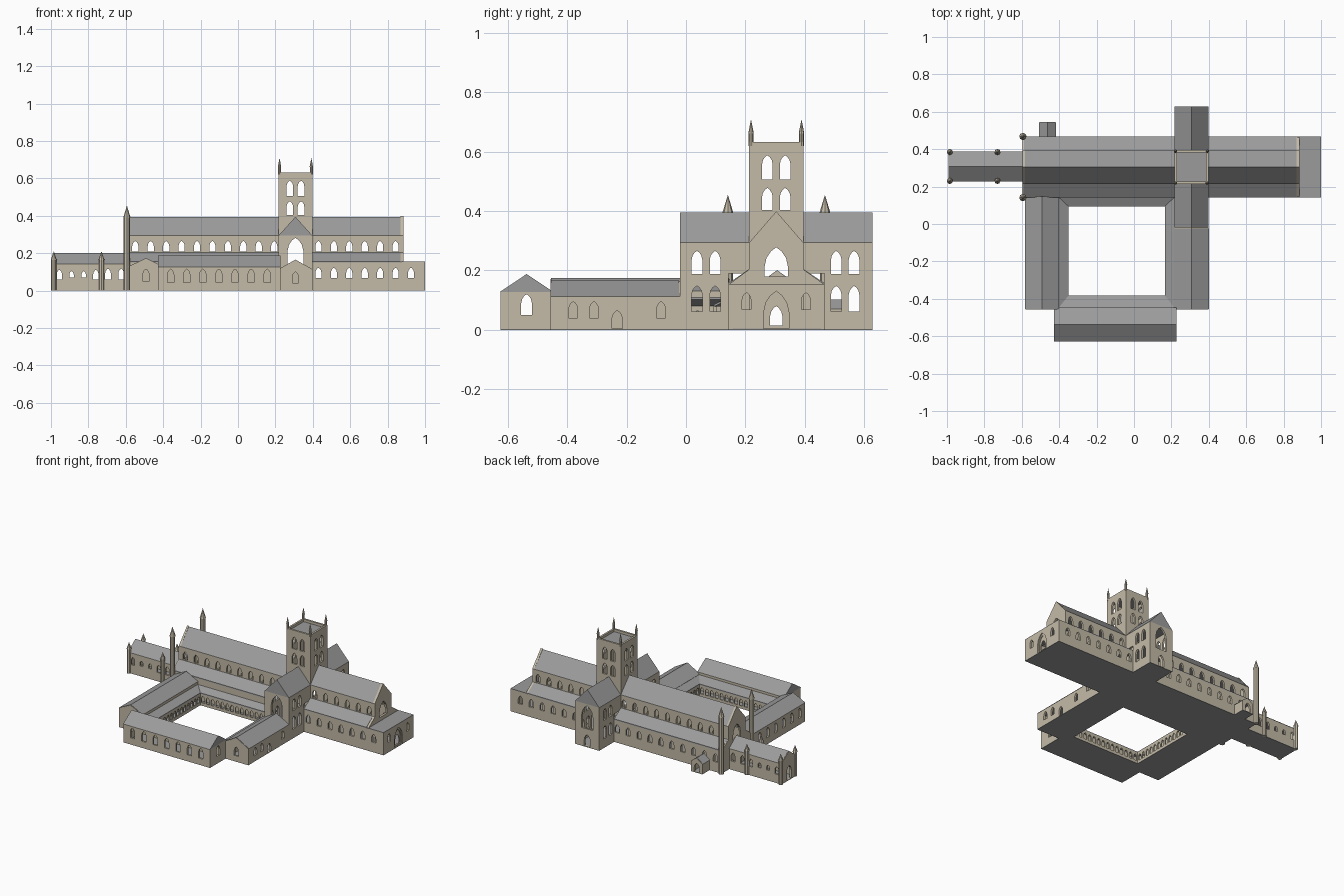
import bpy, bmesh
from mathutils import Matrix

cube = bpy.data.objects.get("Cube")
if cube:
    bpy.data.objects.remove(cube, do_unlink=True)


def material(name, rgb):
    m = bpy.data.materials.new(name)
    m.use_nodes = True
    m.diffuse_color = (*rgb, 1)
    m.node_tree.nodes["Principled BSDF"].inputs["Base Color"].default_value = (*rgb, 1)
    return m


STONE = material("pale stone", (0.55, 0.495, 0.39))
SLATE = material("grey slate", (0.33, 0.33, 0.33))
T = 0.013      # wall thickness
BASE = 0.002   # foot of the walls
MAP = {"x": lambda u, v, w: (w, u, v),
       "y": lambda u, v, w: (u, w, v),
       "z": lambda u, v, w: (u, v, w)}


def slab(name, axis, a, b, outline, mat, holes=()):
    """Extrude an outline with holes along an axis, from a to b."""
    cu = bpy.data.curves.new(name, "CURVE")
    cu.dimensions, cu.fill_mode = "2D", "BOTH"
    cu.extrude = abs(b - a) / 2
    for pts in [outline, *holes]:
        s = cu.splines.new("POLY")
        s.points.add(len(pts) - 1)
        for p, (u, v) in zip(s.points, pts):
            p.co = (u, v, 0, 1)
        s.use_cyclic_u = True
    tmp = bpy.data.objects.new(name + "_outline", cu)
    bpy.context.collection.objects.link(tmp)
    bpy.context.view_layer.update()
    me = bpy.data.meshes.new_from_object(
        tmp.evaluated_get(bpy.context.evaluated_depsgraph_get()))
    bpy.data.objects.remove(tmp, do_unlink=True)
    bm = bmesh.new()
    bm.from_mesh(me)
    bmesh.ops.remove_doubles(bm, verts=bm.verts, dist=1e-5)
    for v in bm.verts:
        v.co = MAP[axis](v.co.x, v.co.y, v.co.z + (a + b) / 2)
    bmesh.ops.recalc_face_normals(bm, faces=bm.faces)
    for f in bm.faces:
        f.smooth = False
        f.material_index = 0
    return finish(name, bm, mat, me)


def finish(name, bm, mat, me=None):
    me = me or bpy.data.meshes.new(name)
    bm.to_mesh(me)
    bm.free()
    me.name = name
    me.materials.clear()
    me.materials.append(mat)
    ob = bpy.data.objects.new(name, me)
    bpy.context.collection.objects.link(ob)
    return ob


def rect(u0, u1, v0, v1):
    return [(u0, v0), (u1, v0), (u1, v1), (u0, v1)]


def arch(u, z0, z1, w=0.033):
    """Pointed arch opening."""
    h, zs = w / 2, z1 - 0.85 * w
    right = [(h, zs), (h * 0.82, zs + 0.4 * w), (h * 0.45, zs + 0.68 * w)]
    pts = [(-h, z0), (h, z0), *right, (0, z1)] + [(-a, z) for a, z in reversed(right)]
    return [(u + a, z) for a, z in pts]


def arches(us, z0, z1, w=0.033):
    return [arch(u, z0, z1, w) for u in us]


def steps(start, step, n):
    return [start + step * i for i in range(n)]


def hall(name, axis, a, b, c, half, eave, ridge, low=(), high=(), start=(), end=(), stone=True):
    """Hollow gabled building along an axis with openings on each side."""
    across = "y" if axis == "x" else "x"
    lo, hi = c - half, c + half
    slab(name + "_low_wall", across, lo, lo + T, rect(a, b, BASE, eave), STONE, low)
    slab(name + "_high_wall", across, hi - T, hi, rect(a, b, BASE, eave), STONE, high)
    gable = [(lo, BASE), (hi, BASE), (hi, eave)] + ([(c, ridge)] if stone else []) + [(lo, eave)]
    slab(name + "_start_wall", axis, a, a + T, gable, STONE, start)
    slab(name + "_end_wall", axis, b - T, b, gable, STONE, end)
    e = 0.003 if stone else -0.001
    slab(name + "_roof", axis, a + e, b - e,
         [(lo - 0.003, eave), (hi + 0.003, eave), (c, ridge + 0.003)], SLATE)
    ab, cc = (a, b), (lo, hi)
    slab(name + "_floor", "z", 0, 0.004,
         rect(*ab, *cc) if axis == "x" else rect(*cc, *ab), SLATE)


def turret(name, x, y, z0, z1, z2, r):
    """Octagonal shaft with a spire."""
    bm = bmesh.new()
    for zb, zt, r1, r2 in ((z0, z1, r, r), (z1, z2, r * 1.15, 0)):
        bmesh.ops.create_cone(bm, cap_ends=True, segments=8, radius1=r1, radius2=r2,
                              depth=zt - zb, matrix=Matrix.Translation((x, y, (zb + zt) / 2)))
    finish(name, bm, STONE)


# Main church dimensions
YC, XC, H = 0.304, 0.307, 0.091
S, N, W, E = YC - H, YC + H, XC - H, XC + H
AS, AN = 0.143, 0.467
WEST, EAST, END = -0.597, 0.885, 1.0
EAVE, RIDGE = 0.294, 0.395
west_bays, east_bays = steps(-0.549, 0.0825, 10), steps(0.43, 0.0825, 6)

# Nave and choir: arcades, clerestory, roofs, aisles
for part, a, b, bays in (("nave", WEST, W, west_bays), ("choir", E, EAST, east_bays)):
    for side, y0, y1 in (("south", S, S + T), ("north", N - T, N)):
        slab(f"{part}_{side}_clerestory", "y", y0, y1, rect(a, b, BASE, EAVE), STONE,
             arches(bays, 0.21, 0.266) + arches(bays, 0.005, 0.16, 0.06))
    r0, r1 = (a + 0.008, b) if part == "nave" else (a, b - 0.015)
    slab(part + "_roof", "x", r0, r1, [(S, EAVE), (N, EAVE), (YC, RIDGE)], SLATE)
    for side, inner, outer in (("south", S, AS), ("north", N, AN)):
        slab(f"{part}_{side}_aisle_roof", "x", r0, r1,
             [(inner, 0.205), (outer, 0.157), (outer, 0.15), (inner, 0.195)], SLATE)
aisle_windows = arches(west_bays, 0.068, 0.123)
choir_windows = arches(steps(0.43, 0.0825, 7), 0.068, 0.123)
for side, y0, y1 in (("south", AS, AS + T), ("north", AN - T, AN)):
    slab(f"nave_{side}_aisle_wall", "y", y0, y1, rect(WEST, W, BASE, 0.152), STONE,
         aisle_windows if side == "north" else ())
    slab(f"choir_{side}_aisle_wall", "y", y0, y1, rect(E, END, BASE, 0.152), STONE, choir_windows)
slab("church_floor", "z", 0, 0.004, rect(WEST, END, AS, AN), SLATE)

# West and east fronts
upper = [(AN, 0.152), (N, 0.204), (N, EAVE), (YC, RIDGE + 0.004), (S, EAVE), (S, 0.204), (AS, 0.152)]
great_window = arch(YC, 0.18, 0.278, 0.08)
slab("west_front", "x", WEST, WEST + T, [(AS, BASE), (AN, BASE)] + upper, STONE,
     [great_window, arch(YC, 0.005, 0.11, 0.055)])
slab("east_gable", "x", EAST - 0.015, EAST, upper, STONE, [great_window])

# Low east chapel with stepped portal
slab("east_chapel_wall", "x", END - T, END, rect(AS, AN, BASE, 0.152), STONE,
     [arch(YC, 0.005, 0.13, 0.085)] + arches((0.204, 0.404), 0.068, 0.125, 0.03))
for i, (w, top) in enumerate(((0.065, 0.115), (0.042, 0.08))):
    x1 = END - 0.006 - 0.005 * i
    slab(f"portal_order_{i + 1}", "x", x1 - 0.005, x1, rect(YC - 0.05, YC + 0.05, BASE, 0.14),
         STONE, [arch(YC, 0.014, top, w)])
slab("east_chapel_roof", "z", 0.149, 0.155, rect(EAST - 0.01, END, AS, AN), SLATE)

# Transept arms
for side, end, aisle, inner in (("south", -0.02, AS, S), ("north", 0.628, AN, N)):
    ys = (0.037, 0.098) if side == "south" else (0.506, 0.566)
    outline = [(end, BASE), (aisle, BASE), (aisle, 0.19), (inner, 0.19), (inner, EAVE), (end, EAVE)]
    for face, x0, x1 in (("west", W, W + T), ("east", E - T, E)):
        slab(f"{side}_transept_{face}_wall", "x", x0, x1, outline, STONE,
             arches(ys, 0.188, 0.266, 0.036) + arches(ys, 0.062, 0.148, 0.036))
    t = T if side == "south" else -T
    holes = [arch(XC, 0.125, 0.283, 0.085)]
    if side == "north":
        holes.append(arch(XC, 0.005, 0.085, 0.045))
    slab(side + "_transept_end_wall", "y", end, end + t, rect(W, E, BASE, EAVE), STONE, holes)
    slab(side + "_transept_roof", "y", end, inner, [(W, EAVE), (E, EAVE), (XC, RIDGE)], SLATE)
slab("transept_floor", "z", 0, 0.004, rect(W, E, -0.02, 0.628), SLATE)

# Crossing tower
TOP = 0.633
for axis, c, faces in (("x", YC, (W, E - T)), ("y", XC, (S, N - T))):
    for i, p in enumerate(faces):
        pair = (c - 0.03, c + 0.03)
        slab(f"tower_wall_{axis}{i}", axis, p, p + T, rect(c - H, c + H, EAVE - 0.005, TOP), STONE,
             arches(pair, 0.404, 0.478, 0.036) + arches(pair, 0.506, 0.588, 0.036))
slab("tower_roof", "z", 0.608, 0.616, rect(W + 0.005, E - 0.005, S + 0.005, N - 0.005), SLATE)
for sx in (-1, 1):
    for sy in (-1, 1):
        x, y = XC + sx * (H - 0.006), YC + sy * (H - 0.006)
        turret("tower_pinnacle", x, y, 0.62, 0.662, 0.71, 0.008)
        slab("crossing_pier", "z", BASE, EAVE, rect(x - 0.006, x + 0.006, y - 0.006, y + 0.006), STONE)

# Western porch hall and turrets
porch_windows = (arches((-0.955, -0.76), 0.06, 0.112, 0.028) + arches((-0.89, -0.825), 0.07, 0.105, 0.024)
                 + arches((-0.695, -0.625), 0.06, 0.118, 0.03))
hall("west_porch", "x", -0.992, WEST + 0.004, 0.307, 0.078, 0.142, 0.198, porch_windows, porch_windows,
     [arch(0.304, 0.005, 0.1, 0.05)], [arch(0.304, 0.005, 0.1, 0.05)])
for y in (0.23, 0.385):
    for x in (-0.985, -0.73):
        turret("porch_turret", x, y, 0, 0.165, 0.21, 0.014)
for y in (0.141, 0.468):
    turret("west_turret", -0.594, y, 0, 0.39, 0.455, 0.017)

# Small north porch
hall("north_porch", "y", AN - 0.005, 0.545, -0.463, 0.042, 0.07, 0.1, end=[arch(-0.463, 0.005, 0.065, 0.04)])

# Ranges around the cloister
hall("west_range", "y", -0.457, AS + 0.005, -0.492, 0.088, 0.13, 0.172,
     low=arches(steps(-0.4, 0.086, 6), 0.045, 0.112), start=[arch(-0.492, 0.05, 0.115)])
hall("east_range", "y", -0.457, -0.02, XC, H, 0.113, 0.163,
     high=arches((-0.38, -0.31, -0.084), 0.04, 0.095, 0.03) + [arch(-0.232, 0.005, 0.065, 0.036)],
     start=[arch(XC, 0.04, 0.1)])
hall("south_range", "x", -0.428, 0.226, -0.537, 0.088, 0.127, 0.185,
     low=arches(steps(-0.36, 0.086, 7), 0.045, 0.115),
     start=[arch(-0.537, 0.05, 0.12, 0.036)], end=[arch(-0.537, 0.05, 0.12, 0.036)], stone=False)

# Cloister walks: arcade, lean-to roof and floor on each side
X0, X1, Y0, Y1 = -0.405, 0.218, -0.451, 0.145   # outer edges
x0, x1, y0, y1 = -0.35, 0.165, -0.382, 0.094    # courtyard edges
walks = (("west", "y", X0, x0, Y0, Y1, y0, y1), ("east", "y", X1, x1, Y0, Y1, y0, y1),
         ("south", "x", Y0, y0, X0, X1, x0, x1), ("north", "x", Y1, y1, X0, X1, x0, x1))
for side, axis, outer, inner, a, b, ia, ib in walks:
    slab(side + "_walk_roof", axis, a, b,
         [(outer, 0.11), (inner, 0.085), (inner, 0.078), (outer, 0.103)], SLATE)
    n = round((ib - ia) / 0.036)
    gap = (ib - ia) / n
    t = 0.008 if outer < inner else -0.008
    slab(side + "_walk_arcade", "y" if axis == "x" else "x", inner - t, inner, rect(ia, ib, BASE, 0.08),
         STONE, arches(steps(ia + gap / 2, gap, n), 0.02, 0.065, 0.024))
    lo, hi = sorted((outer, inner))
    slab(side + "_walk_floor", "z", 0, 0.004,
         rect(a, b, lo, hi) if axis == "x" else rect(lo, hi, a, b), SLATE)
